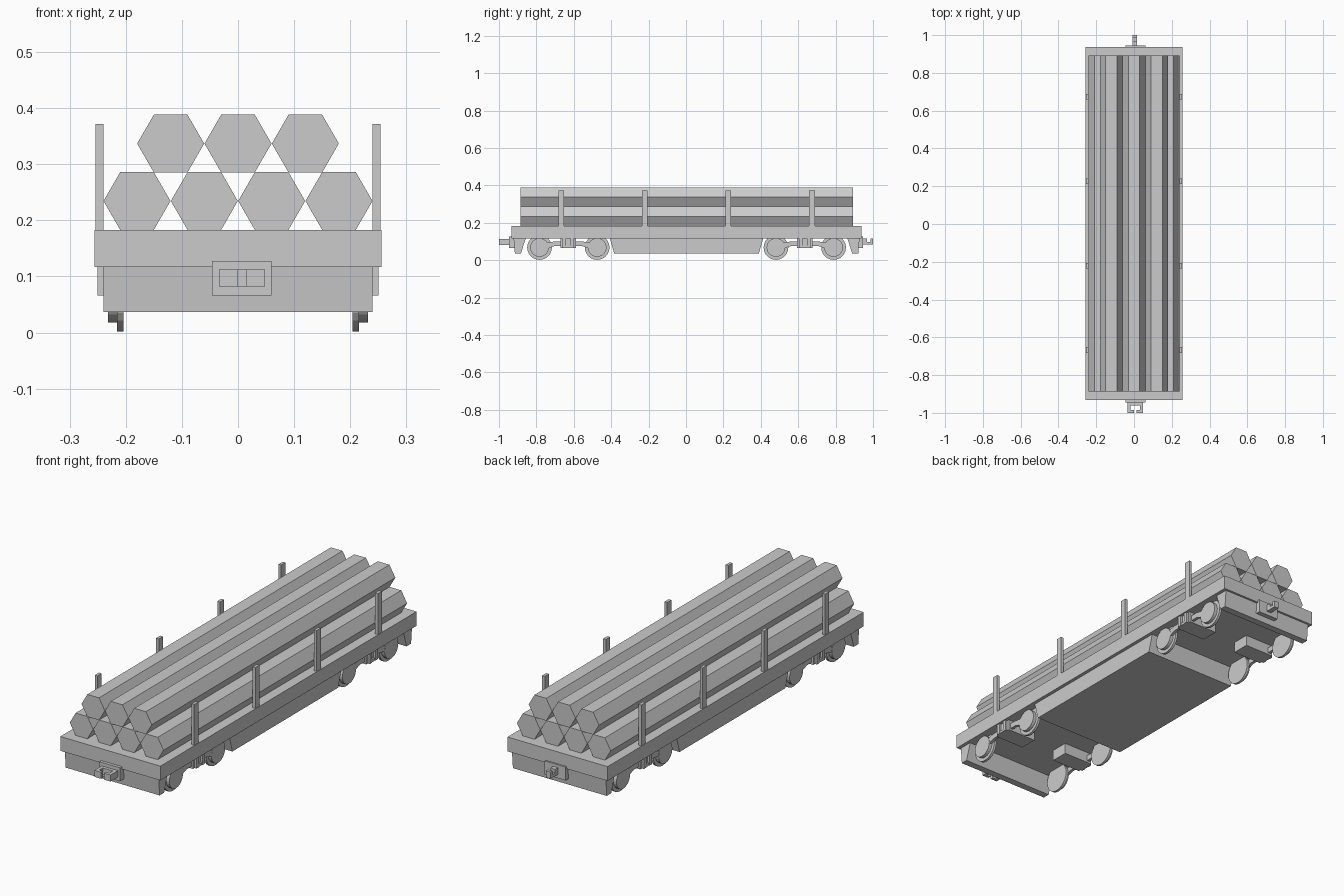
import bpy, bmesh, math

cube = bpy.data.objects.get("Cube")
if cube:
    bpy.data.objects.remove(cube, do_unlink=True)

grey = bpy.data.materials.new("plain_grey")
grey.use_nodes = True
colour = (0.6, 0.6, 0.6, 1)
grey.diffuse_color = colour
grey.node_tree.nodes["Principled BSDF"].inputs["Base Color"].default_value = colour

MID = 0.003          # middle of the wagon along y
DECK_LOW, DECK_TOP = 0.117, 0.183
BASE = 0.037


def finish(name, bm):
    bmesh.ops.recalc_face_normals(bm, faces=bm.faces)
    mesh = bpy.data.meshes.new(name)
    bm.to_mesh(mesh)
    bm.free()
    mesh.materials.append(grey)
    ob = bpy.data.objects.new(name, mesh)
    bpy.context.collection.objects.link(ob)
    return ob


def extrude(name, profile, axis, start, end):
    """Profile (a, b) pushed along axis: x uses (y, z), y uses (x, z), z uses (x, y)."""
    bm = bmesh.new()
    place = {"x": lambda a, b: (start, a, b),
             "y": lambda a, b: (a, start, b),
             "z": lambda a, b: (a, b, start)}[axis]
    face = bm.faces.new([bm.verts.new(place(a, b)) for a, b in profile])
    moved = bmesh.ops.extrude_face_region(bm, geom=[face])
    shift = [end - start if axis == k else 0 for k in "xyz"]
    bmesh.ops.translate(bm, vec=shift,
                        verts=[v for v in moved["geom"] if isinstance(v, bmesh.types.BMVert)])
    return finish(name, bm)


def box(name, x, y, z):
    return extrude(name, [(x[0], y[0]), (x[1], y[0]), (x[1], y[1]), (x[0], y[1])], "z", *z)


def ring(a, b, radius, sides):
    return [(a + radius * math.cos(math.tau * i / sides),
             b + radius * math.sin(math.tau * i / sides)) for i in range(sides)]


def side_box(name, side, x, y, z):
    return box(name, sorted((side * x[0], side * x[1])), y, z)


# Deck and underframe
box("deck", (-0.256, 0.256), (MID - 0.935, MID + 0.935), (DECK_LOW, DECK_TOP))
extrude("underframe", [(MID - 0.41, DECK_LOW), (MID - 0.387, BASE),
                       (MID + 0.387, BASE), (MID + 0.41, DECK_LOW)], "x", -0.24, 0.24)
for end, label in ((-1, "front"), (1, "back")):
    skirt = [(0.925, DECK_LOW), (0.918, BASE), (0.885, BASE), (0.86, DECK_LOW)]
    extrude(label + "_skirt", [(MID + end * y, z) for y, z in skirt], "x", -0.24, 0.24)

# Stacked hexagonal logs
for row, (count, z) in enumerate(((4, 0.2345), (3, 0.3368))):
    for i in range(count):
        x = (i - (count - 1) / 2) * 0.12
        extrude(f"log_{row}_{i}", ring(x, z, 0.0597, 6), "y", MID - 0.889, MID + 0.889)

# Side stakes, wheels and bogie frames
for side, label in ((1, "left"), (-1, "right")):
    for i in range(4):
        y = MID + (i - 1.5) * 0.447
        side_box(f"{label}_stake_{i}", side, (0.24, 0.254), (y - 0.015, y + 0.015),
                 (DECK_TOP, 0.372))
    for end, place in ((-1, "front"), (1, "back")):
        centre = MID + end * 0.632
        tag = f"{label}_{place}"
        for way in (-1, 1):
            wy, wz = centre + way * 0.154, 0.068
            extrude(f"{tag}_wheel_{way}", ring(wy, wz, 0.066, 24), "x",
                    side * 0.204, side * 0.216)
            extrude(f"{tag}_axle_box_{way}", ring(wy, wz, 0.05, 24), "x",
                    side * 0.216, side * 0.232)
            # Arm narrowing between axle box and bolster
            arm = [(0.035, 0.075), (0.075, 0.075), (0.118, 0.06),
                   (0.118, 0.092), (0.075, 0.1), (0.035, 0.1)]
            extrude(f"{tag}_arm_{way}", [(centre + way * y, z) for y, z in arm], "x",
                    side * 0.217, side * 0.231)
            side_box(f"{tag}_post_{way}", side, (0.24, 0.25),
                     sorted((centre + way * 0.012, centre + way * 0.03)), (0.066, 0.117))
        side_box(f"{tag}_bolster", side, (0.09, 0.24),
                 (centre - 0.042, centre + 0.042), (0.066, DECK_LOW))
        side_box(f"{tag}_spring_seat", side, (0.24, 0.248),
                 (centre - 0.03, centre + 0.03), (0.066, 0.078))

# Coupler plates
CX = 0.007
for end, label in ((-1, "front"), (1, "back")):
    y = sorted((end * 0.946, end * 0.915))
    box(label + "_coupler_plate", (CX - 0.053, CX + 0.053), y, (0.066, 0.128))

# Front coupler: claw open to the front
claw = [(0.041, -0.944), (0.041, -1), (0.007, -1), (0.007, -0.986), (0.026, -0.986),
        (0.026, -0.96), (-0.026, -0.96), (-0.026, -0.986), (-0.007, -0.986),
        (-0.007, -1), (-0.041, -1), (-0.041, -0.944)]
extrude("front_claw", [(CX + x, y) for x, y in claw], "z", 0.082, 0.112)

# Back coupler: upturned hook
hook = [(0.944, 0.084), (1, 0.084), (1, 0.115), (0.986, 0.115), (0.986, 0.098),
        (0.967, 0.098), (0.967, 0.115), (0.944, 0.115)]
extrude("back_hook", hook, "x", -0.008, 0.016)
